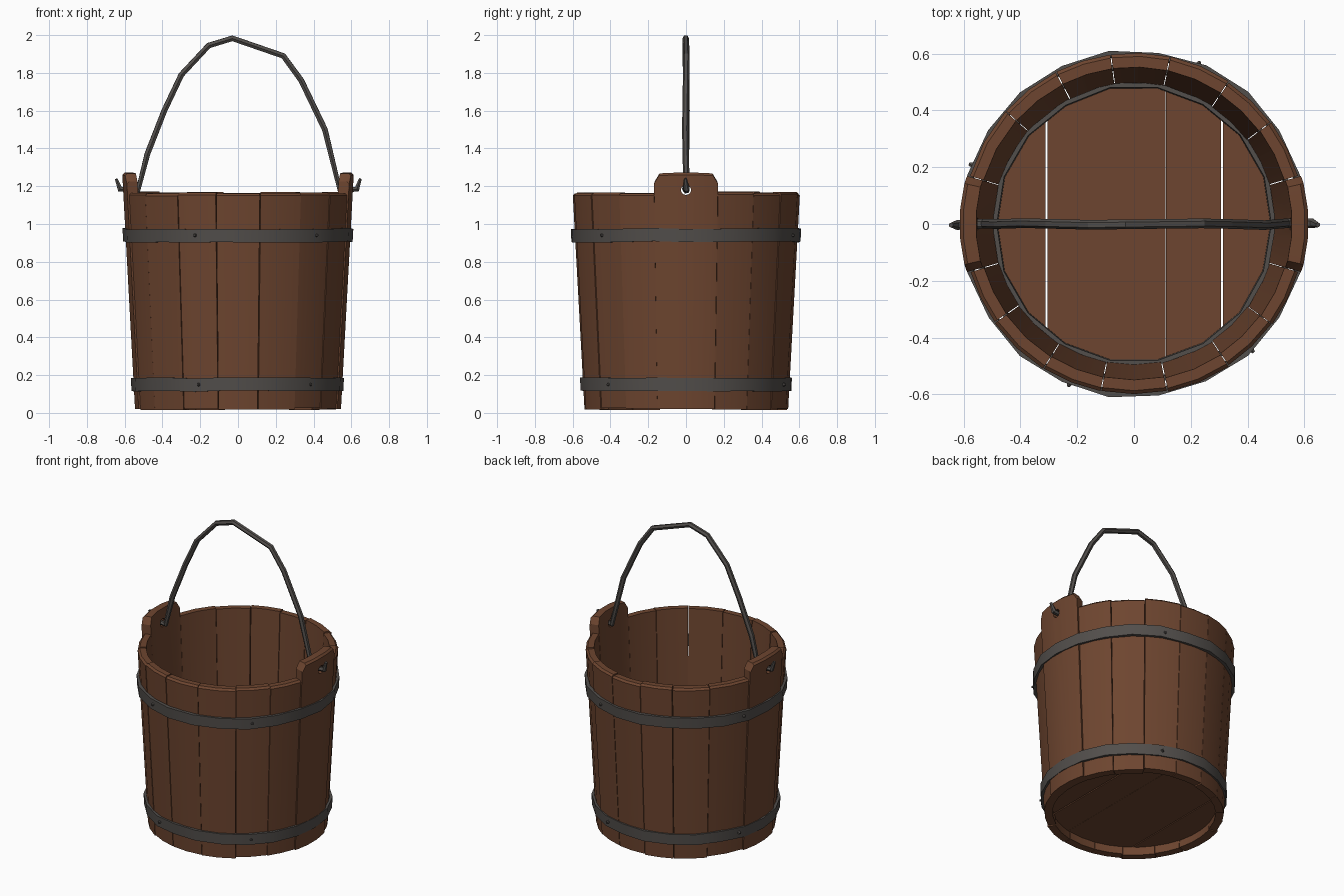
import bpy, bmesh, random
from math import sin, cos, radians, pi
from mathutils import Vector

random.seed(4)
old = bpy.data.objects.get("Cube")
if old:
    bpy.data.objects.remove(old)


def material(name, color, rough):
    m = bpy.data.materials.new(name)
    m.use_nodes = True
    m.diffuse_color = color
    node = m.node_tree.nodes["Principled BSDF"]
    node.inputs["Base Color"].default_value = color
    node.inputs["Roughness"].default_value = rough
    return m


wood = material("brown_wood", (0.155, 0.06, 0.029, 1), 0.8)
iron = material("dark_iron", (0.085, 0.077, 0.071, 1), 0.6)


def finish(bm, name, mat, smooth=True):
    bmesh.ops.recalc_face_normals(bm, faces=bm.faces)
    mesh = bpy.data.meshes.new(name)
    bm.to_mesh(mesh)
    bm.free()
    mesh.materials.append(mat)
    ob = bpy.data.objects.new(name, mesh)
    bpy.context.collection.objects.link(ob)
    if smooth:
        bpy.ops.object.select_all(action="DESELECT")
        ob.select_set(True)
        bpy.context.view_layer.objects.active = ob
        bpy.ops.object.shade_smooth_by_angle(angle=radians(30))
    return ob


def polar(r, a, z):
    return Vector((r * cos(a), r * sin(a), z))


def wall(z):
    """Outer radius of the tapered bucket at height z."""
    return 0.538 + 0.054 * z


def stave(name, angles, tops, bottom, thick, lift=0.0):
    """Curved tapered board: one closed section per angle, skinned together."""
    bm = bmesh.new()
    rings = []
    for a, top in zip(angles, tops):
        ro, rt = wall(bottom) + lift, wall(top) + lift
        section = [(ro - thick, bottom), (ro, bottom), (rt, top - 0.012),
                   (rt - 0.012, top), (rt - thick, top)]
        rings.append([bm.verts.new(polar(r, a, z)) for r, z in section])
    for p, q in zip(rings, rings[1:]):
        for i in range(5):
            j = (i + 1) % 5
            bm.faces.new((p[i], p[j], q[j], q[i]))
    bm.faces.new(rings[0])
    bm.faces.new(rings[-1])
    return finish(bm, name, wood)


# Plain staves: seven on each side between the two ears
EAR = radians(16.2)
for side, start in (("back", EAR), ("front", pi + EAR)):
    widths = [random.uniform(0.85, 1.15) for _ in range(7)]
    unit = (pi - 2 * EAR) / sum(widths)
    a = start
    for i, w in enumerate(widths):
        b = a + w * unit
        gap = random.uniform(0.001, 0.004)
        angles = [a + gap + (b - a - 2 * gap) * t / 2 for t in range(3)]
        top = 1.166 + random.uniform(-0.006, 0.006)
        stave(f"{side}_stave_{i + 1}", angles, [top] * 3,
              0.02 + random.uniform(-0.006, 0.006), 0.05,
              random.uniform(-0.003, 0.004))
        a = b

# Tall ear staves with chamfered corners and a drilled hole
bm = bmesh.new()
bmesh.ops.create_cone(bm, cap_ends=True, segments=10, radius1=0.027,
                      radius2=0.027, depth=2)
for v in bm.verts:
    v.co = Vector((v.co.z, v.co.x, v.co.y + 1.18))
drill = finish(bm, "hole_cutter", wood, False)
drill.hide_render = True
drill.hide_viewport = True
drill.display_type = "WIRE"
for name, mid in (("left_ear_stave", 0), ("right_ear_stave", pi)):
    offsets = (-1, -0.84, -0.3, 0.3, 0.84, 1)
    tops = (1.225, 1.268, 1.272, 1.272, 1.268, 1.225)
    ear = stave(name, [mid + EAR * k * 0.99 for k in offsets], tops,
                0.02, 0.058, 0.008)
    cut = ear.modifiers.new("hole", "BOOLEAN")
    cut.object = drill
    cut.solver = "EXACT"


# Iron hoops: thin tapered bands, slightly uneven like hammered strip
def hoop(name, z0, z1, out, thick, sides, wobble):
    bm = bmesh.new()
    rings = []
    for i in range(sides):
        a = 2 * pi * i / sides
        dr = random.uniform(-wobble, wobble)
        dz = random.uniform(-wobble, wobble)
        section = [(wall(z) + out + dr - t, z + dz)
                   for z, t in ((z0, thick), (z0, 0), (z1, 0), (z1, thick))]
        rings.append([bm.verts.new(polar(r, a, z)) for r, z in section])
    for i, p in enumerate(rings):
        q = rings[(i + 1) % sides]
        for k in range(4):
            m = (k + 1) % 4
            bm.faces.new((p[k], p[m], q[m], q[k]))
    return finish(bm, name, iron)


hoop("upper_hoop", 0.905, 0.975, 0.022, 0.022, 22, 0.004)
hoop("lower_hoop", 0.115, 0.185, 0.016, 0.018, 22, 0.004)
hoop("inner_floor_ring", 0.115, 0.175, -0.046, 0.016, 18, 0.003)

# Small rivets on both hoops
for label, z, out in (("upper", 0.94, 0.02), ("lower", 0.15, 0.014)):
    for i, deg in enumerate((-112, -47, 68, 160)):
        a = radians(deg)
        bm = bmesh.new()
        bmesh.ops.create_cone(bm, cap_ends=True, segments=6, radius1=0.013,
                              radius2=0.006, depth=0.02)
        bmesh.ops.transform(bm, verts=bm.verts, matrix=Vector(
            (cos(a), sin(a), 0)).to_track_quat("Z", "Y").to_matrix().to_4x4())
        bmesh.ops.translate(bm, verts=bm.verts, vec=polar(wall(z) + out, a, z))
        finish(bm, f"{label}_rivet_{i + 1}", iron, False)

# Floor: a disc sliced into planks with narrow gaps
cuts = (-0.6, -0.308, 0.112, 0.31, 0.6)
gaps = (0, 0.003, 0.0005, 0.004, 0)
for i in range(4):
    bm = bmesh.new()
    bmesh.ops.create_cone(bm, cap_ends=True, segments=24, radius1=0.495,
                          radius2=0.495, depth=0.04)
    bmesh.ops.translate(bm, verts=bm.verts, vec=(0, 0, 0.09))
    for x, n in ((cuts[i] + gaps[i], -1), (cuts[i + 1] - gaps[i + 1], 1)):
        if abs(x) < 0.5:
            geom = bm.verts[:] + bm.edges[:] + bm.faces[:]
            res = bmesh.ops.bisect_plane(bm, geom=geom, plane_co=(x, 0, 0),
                                         plane_no=(n, 0, 0), clear_outer=True)
            edges = [e for e in res["geom_cut"] if isinstance(e, bmesh.types.BMEdge)]
            bmesh.ops.edgeloop_fill(bm, edges=edges)
    finish(bm, f"floor_plank_{i + 1}", wood, False)

# Bail handle: bent rod hooked through both ears
path = [(-0.645, 1.24), (-0.625, 1.185), (-0.53, 1.175), (-0.48, 1.37),
        (-0.39, 1.6), (-0.3, 1.79), (-0.155, 1.945), (-0.03, 1.983),
        (0.24, 1.89), (0.335, 1.76), (0.46, 1.5), (0.54, 1.175),
        (0.63, 1.185), (0.648, 1.24)]
curve = bpy.data.curves.new("handle", "CURVE")
curve.dimensions = "3D"
curve.bevel_depth = 0.017
curve.bevel_resolution = 1
curve.use_fill_caps = True
spline = curve.splines.new("POLY")
spline.points.add(len(path) - 1)
for p, (x, z) in zip(spline.points, path):
    p.co = (x, random.uniform(-0.004, 0.004), z, 1)
spline.points[0].radius = spline.points[-1].radius = 0.5
curve.materials.append(iron)
handle = bpy.data.objects.new("handle", curve)
bpy.context.collection.objects.link(handle)
for s in spline.id_data.splines:
    s.use_smooth = False
